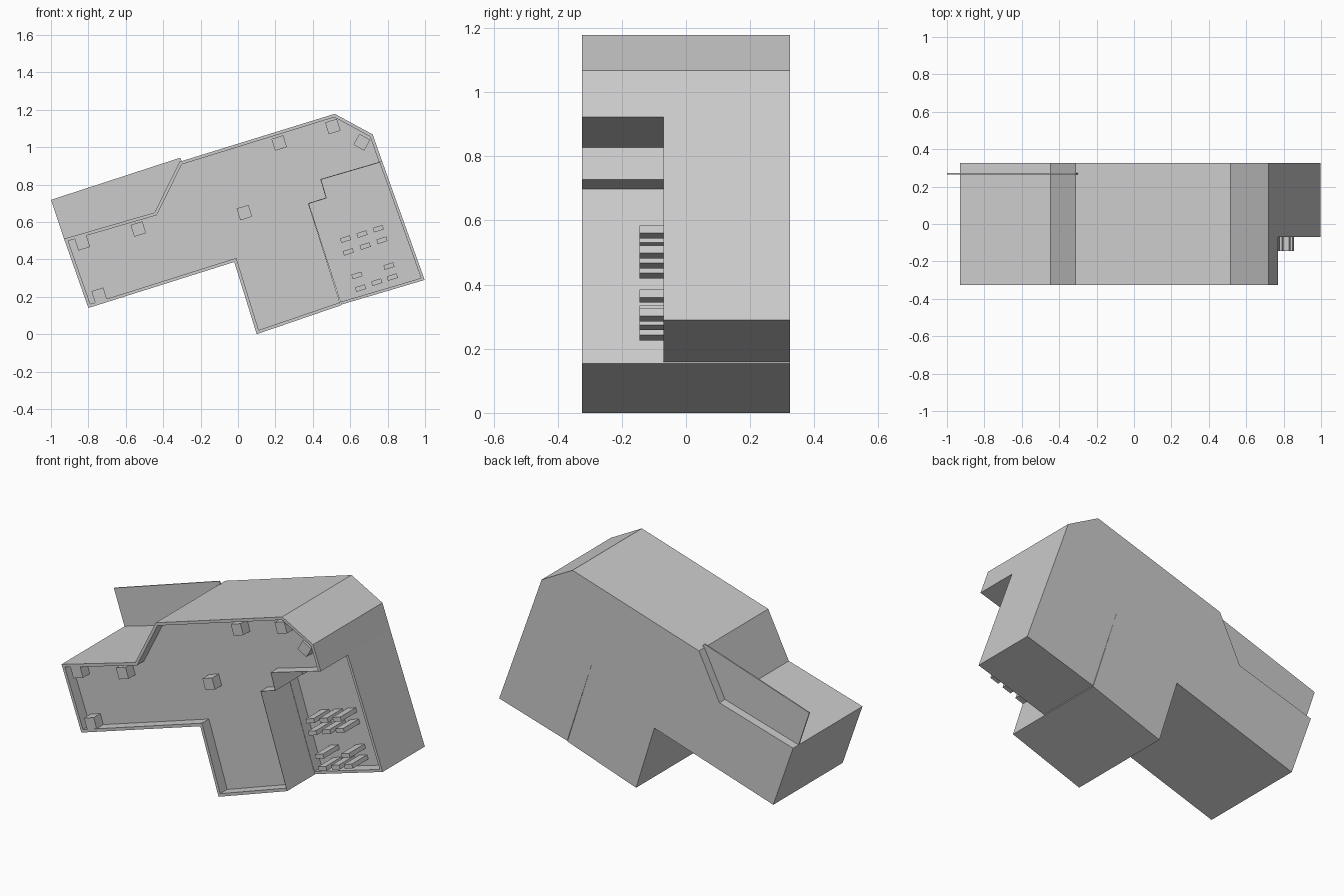
import bpy, bmesh, math
from mathutils import Vector

if "Cube" in bpy.data.objects:
    bpy.data.objects.remove(bpy.data.objects["Cube"])


def inset(outline, rims):
    """Offset a counter-clockwise (x, z) outline inwards, one thickness per edge."""
    pts = [Vector(p) for p in outline]
    n = len(pts)
    dirs = [(pts[(i + 1) % n] - pts[i]).normalized() for i in range(n)]
    out = []
    for i in range(n):
        a, b = dirs[i - 1], dirs[i]
        na, nb = Vector((-a.y, a.x)), Vector((-b.y, b.x))
        ra, rb = rims[i - 1], rims[i]
        det = na.x * nb.y - na.y * nb.x
        out.append(pts[i] + Vector(((ra * nb.y - rb * na.y) / det,
                                    (rb * na.x - ra * nb.x) / det)))
    return out


def prism(name, outline, y0, y1, rims=None, depth=0):
    """Extrude an (x, z) outline from y0 to y1; optionally sink a rimmed tray into the front."""
    loops = [(outline, y1), (outline, y0)]
    if rims:
        inner = inset(outline, rims)
        loops += [(inner, y0), (inner, y0 + depth)]
    bm = bmesh.new()
    rings = [[bm.verts.new((x, y, z)) for x, z in pts] for pts, y in loops]
    n = len(outline)
    for r, s in zip(rings, rings[1:]):
        for i in range(n):
            j = (i + 1) % n
            bm.faces.new((r[i], r[j], s[j], s[i]))
    bm.faces.new(rings[0][::-1])
    bm.faces.new(rings[-1])
    bmesh.ops.recalc_face_normals(bm, faces=bm.faces[:])
    me = bpy.data.meshes.new(name)
    bm.to_mesh(me)
    bm.free()
    ob = bpy.data.objects.new(name, me)
    bpy.context.collection.objects.link(ob)
    return ob


def peg(name, x, z, w, h, angle, y0, y1):
    """Small rectangular post turned in the xz plane."""
    a = math.radians(angle)
    u = Vector((math.cos(a), math.sin(a)))
    v = Vector((-u.y, u.x))
    c = Vector((x, z))
    pts = [c + u * sx * w / 2 + v * sz * h / 2
           for sx, sz in ((-1, -1), (1, -1), (1, 1), (-1, 1))]
    return prism(name, [tuple(p) for p in pts], y0, y1)


TILT = 17.5
RIM, THIN = 0.017, 0.002

# Main housing: full depth, shallow rimmed front, thin wall along the step
step = [(0.55, 0.154), (0.377, 0.698), (0.472, 0.728), (0.443, 0.827), (0.771, 0.923)]
main = [(-0.80, 0.14), (-0.02, 0.386), (0.10, 0.0)] + step + [
    (0.72, 1.068), (0.517, 1.178), (-0.312, 0.922), (-0.447, 0.65), (-0.93, 0.51)]
prism("main_housing", main, -0.325, 0.325, [RIM] * 3 + [THIN] * 4 + [RIM] * 6, 0.065)

# Set-back side housing with its own rim
side = [(0.552, 0.158), (0.998, 0.29)] + step[:0:-1]
prism("side_housing", side, -0.07, 0.325, [0.015] * 2 + [THIN] * 4, 0.07)

# Thin upright sheet over the low end
prism("thin_sheet", [(-1.0, 0.718), (-0.925, 0.495), (-0.44, 0.635),
                     (-0.298, 0.922), (-0.31, 0.943)], 0.265, 0.273)

# Square posts inside the main housing
for i, (x, z, a) in enumerate([(-0.832, 0.488, TILT), (-0.533, 0.562, TILT),
                               (-0.742, 0.208, TILT), (0.034, 0.65, TILT),
                               (0.22, 1.022, TILT), (0.507, 1.11, TILT),
                               (0.662, 1.026, -30)]):
    peg(f"post_{i}", x, z, 0.066, 0.066, a, -0.323, -0.255)

# Small bars in the side housing
for i, (x, z) in enumerate([(0.575, 0.508), (0.663, 0.535), (0.75, 0.564),
                            (0.59, 0.44), (0.68, 0.471), (0.77, 0.502),
                            (0.807, 0.364), (0.636, 0.314), (0.655, 0.246),
                            (0.742, 0.278), (0.825, 0.305)]):
    peg(f"bar_{i}", x, z, 0.055, 0.025, TILT, -0.145, 0.005)
